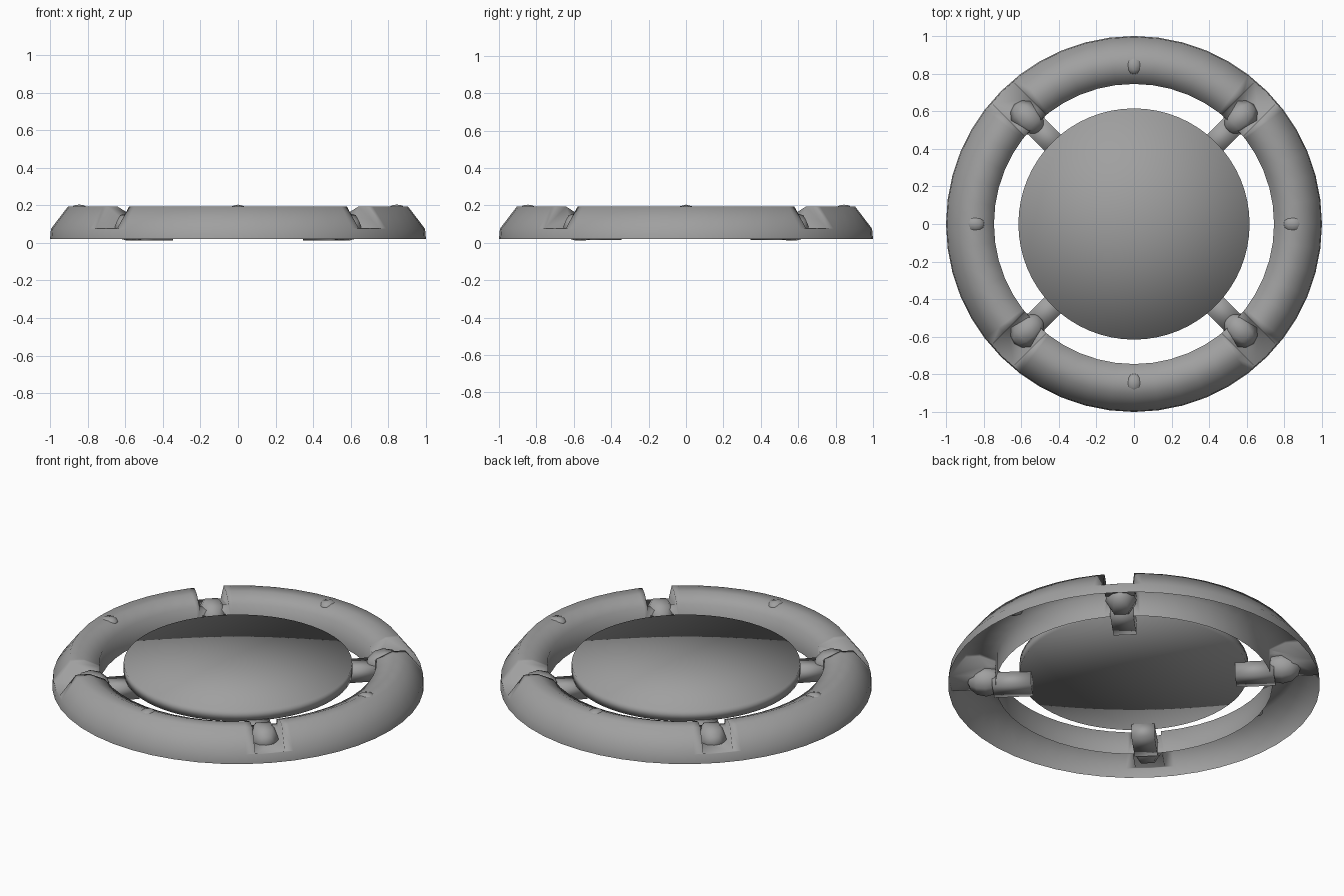
import bpy, bmesh, math
from mathutils import Matrix

if "Cube" in bpy.data.objects:
    bpy.data.objects.remove(bpy.data.objects["Cube"])

grey = bpy.data.materials.new("dark_grey")
grey.diffuse_color = (.35, .35, .35, 1)
grey.use_nodes = True
grey.node_tree.nodes["Principled BSDF"].inputs["Base Color"].default_value = grey.diffuse_color

def finish(ob):
    """Fully smooth shading and the shared dark grey."""
    for p in ob.data.polygons:
        p.use_smooth = True
    ob.data.materials.clear()
    ob.data.materials.append(grey)
    return ob

def from_data(name, verts, faces):
    me = bpy.data.meshes.new(name)
    me.from_pydata(verts, [], faces)
    me.update()
    ob = bpy.data.objects.new(name, me)
    bpy.context.collection.objects.link(ob)
    return ob

def prism(name, rz, width, ang):
    """Side profile in (radius, z), anticlockwise, extruded across to the given width."""
    n, h = len(rz), width / 2
    verts = [(r, -h, z) for r, z in rz] + [(r, h, z) for r, z in rz]
    faces = [tuple(range(n)), tuple(range(2 * n - 1, n - 1, -1))]
    faces += [((i + 1) % n, i, i + n, (i + 1) % n + n) for i in range(n)]
    ob = from_data(name, verts, faces)
    ob.data.transform(Matrix.Rotation(ang, 4, 'Z'))
    return ob

def ball(name, size, r, z, ang, seg, rings):
    """Low-poly ellipsoid with its poles along the radius."""
    bpy.ops.mesh.primitive_uv_sphere_add(segments=seg, ring_count=rings, radius=1)
    ob = bpy.context.object
    ob.name = name
    m = (Matrix.Rotation(ang, 4, 'Z') @ Matrix.Translation((r, 0, z))
         @ Matrix.Diagonal((*size, 1)) @ Matrix.Rotation(math.pi / 2, 4, 'Y'))
    ob.data.transform(m)
    return finish(ob)

# outer ring: closed profile spun round z
profile = [(1.0, .02), (.995, .075), (.905, .193), (.83, .193), (.745, .155), (.745, .02)]
N, P = 48, len(profile)
verts = [(r * math.cos(2 * math.pi * i / N), r * math.sin(2 * math.pi * i / N), z)
         for i in range(N) for r, z in profile]
faces = [(i * P + j, ((i + 1) % N) * P + j, ((i + 1) % N) * P + (j + 1) % P, i * P + (j + 1) % P)
         for i in range(N) for j in range(P)]
ring = from_data("outer_ring", verts, faces)

# four stepped notches cut across the ring on the diagonals
diagonals = [math.radians(45 + 90 * k) for k in range(4)]
step = [(.65, .13), (.8, .13), (.86, .078), (1.1, .078), (1.1, .3), (.65, .3)]
for k, a in enumerate(diagonals):
    cutter = prism(f"notch_cutter_{k}", step, .16, a)
    mod = ring.modifiers.new(f"notch_{k}", 'BOOLEAN')
    mod.operation, mod.solver, mod.object = 'DIFFERENCE', 'EXACT', cutter
    bpy.context.view_layer.objects.active = ring
    bpy.ops.object.modifier_apply(modifier=mod.name)
    bpy.data.objects.remove(cutter)

# the ring is a shell, open underneath
bm = bmesh.new()
bm.from_mesh(ring.data)
under = [f for f in bm.faces if all(v.co.z < .025 for v in f.verts)]
bmesh.ops.delete(bm, geom=under, context='FACES')
bm.to_mesh(ring.data)
bm.free()
finish(ring)

# centre disc
bpy.ops.mesh.primitive_cylinder_add(vertices=64, radius=.615, depth=.06,
                                    end_fill_type='TRIFAN', location=(0, 0, .125))
bpy.context.object.name = "centre_disc"
finish(bpy.context.object)

# spokes with knuckles seated in the notches
for k, a in enumerate(diagonals):
    finish(prism(f"spoke_{k}", [(.55, .014), (.76, .014), (.76, .1), (.55, .1)], .124, a))
    ball(f"knuckle_{k}", (.1, .085, .083), .8, .085, a, 6, 6)

# small studs on the crest of the ring
for k in range(4):
    ball(f"stud_{k}", (.05, .045, .03), .845, .174, math.pi / 2 * k, 8, 6)
